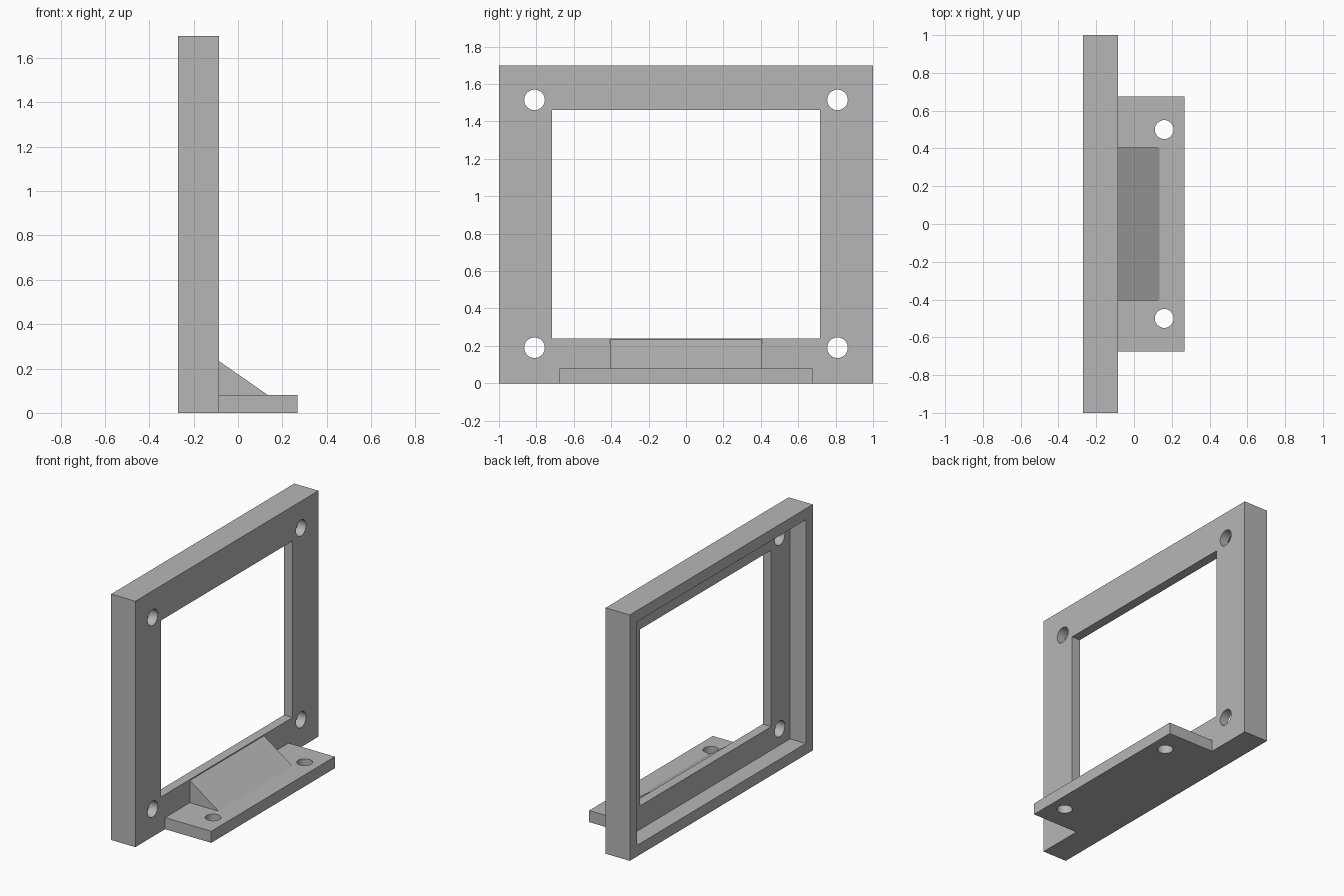
import bpy
import bmesh
from math import pi, radians
from mathutils import Matrix, Vector

cube = bpy.data.objects.get("Cube")
if cube:
    bpy.data.objects.remove(cube, do_unlink=True)

grey = bpy.data.materials.new("plain grey")
grey.use_nodes = True
GREY = (0.47, 0.47, 0.47, 1)
grey.diffuse_color = GREY
grey.node_tree.nodes["Principled BSDF"].inputs["Base Color"].default_value = GREY


def make_object(name, bm):
    bmesh.ops.recalc_face_normals(bm, faces=bm.faces)
    mesh = bpy.data.meshes.new(name)
    bm.to_mesh(mesh)
    bm.free()
    mesh.materials.append(grey)
    obj = bpy.data.objects.new(name, mesh)
    bpy.context.collection.objects.link(obj)
    return obj


def box(name, low, high):
    low, high = Vector(low), Vector(high)
    bm = bmesh.new()
    matrix = Matrix.Translation((low + high) / 2) @ Matrix.Diagonal((*(high - low), 1))
    bmesh.ops.create_cube(bm, size=1, matrix=matrix)
    return make_object(name, bm)


def drill(name, centre, radius, axis):
    bm = bmesh.new()
    turn = Matrix.Rotation(pi / 2, 4, "Y") if axis == "X" else Matrix()
    bmesh.ops.create_cone(bm, cap_ends=True, segments=40, radius1=radius, radius2=radius,
                          depth=0.5, matrix=Matrix.Translation(centre) @ turn)
    return make_object(name, bm)


def cut(obj, cutters):
    bpy.context.view_layer.objects.active = obj
    for cutter in cutters:
        mod = obj.modifiers.new("cut", "BOOLEAN")
        mod.operation = "DIFFERENCE"
        mod.solver = "EXACT"
        mod.object = cutter
        bpy.ops.object.modifier_apply(modifier=mod.name)
        bpy.data.objects.remove(cutter, do_unlink=True)
    bpy.ops.object.select_all(action="DESELECT")
    obj.select_set(True)
    bpy.ops.object.shade_smooth_by_angle(angle=radians(30))


BACK, FACE, TOP, RIM = -0.27, -0.085, 1.7, 0.077

# Upright frame: recessed behind, with a window and four corner holes
frame = box("upright_frame", (BACK, -1, 0), (FACE, 1, TOP))
cutters = [
    box("recess_cutter", (BACK - 0.1, RIM - 1, RIM), (FACE - 0.065, 1 - RIM, TOP - RIM)),
    box("window_cutter", (BACK - 0.1, -0.717, 0.24), (FACE + 0.1, 0.717, 1.46)),
]
for y in (-0.81, 0.81):
    for z in (0.19, 1.515):
        cutters.append(drill("corner_hole_cutter", (FACE, y, z), 0.055, "X"))
cut(frame, cutters)

# Mounting foot with two screw holes
foot = box("mounting_foot", (FACE, -0.675, 0), (0.268, 0.675, 0.08))
cut(foot, [drill("foot_hole_cutter", (0.16, y, 0), 0.05, "Z") for y in (-0.5, 0.5)])

# Wedge brace between foot and frame
bm = bmesh.new()
profile = [(FACE, 0.08), (0.135, 0.08), (FACE, 0.233)]
side = bm.faces.new([bm.verts.new((x, -0.405, z)) for x, z in profile])
swept = bmesh.ops.extrude_face_region(bm, geom=[side])
bmesh.ops.translate(bm, vec=(0, 0.81, 0),
                    verts=[v for v in swept["geom"] if isinstance(v, bmesh.types.BMVert)])
make_object("wedge_brace", bm)
